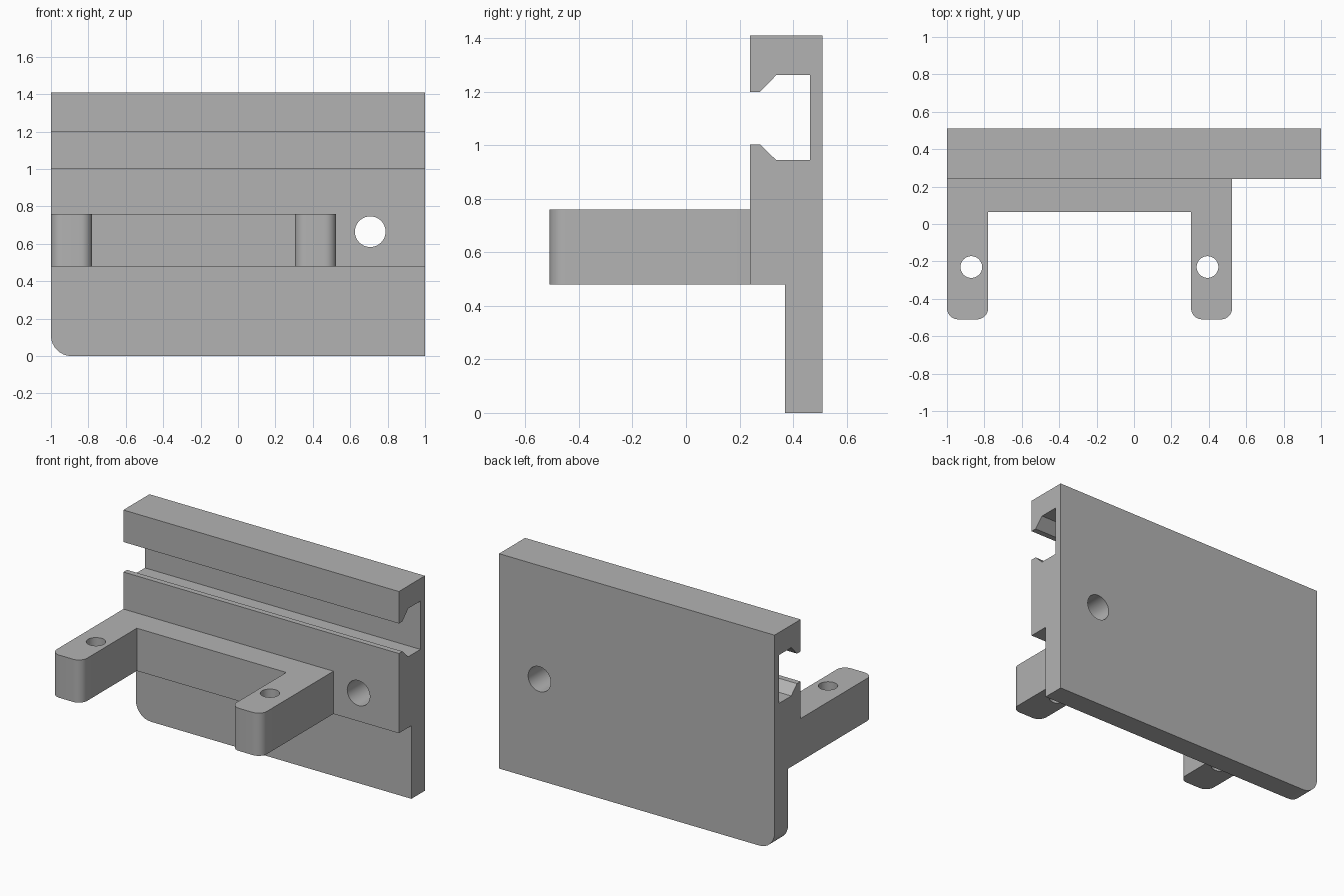
import bpy, bmesh, math
from mathutils import Vector

cube = bpy.data.objects.get("Cube")
if cube:
    bpy.data.objects.remove(cube, do_unlink=True)

grey = bpy.data.materials.new("plain grey")
grey.use_nodes = True
grey.diffuse_color = (0.45, 0.45, 0.45, 1)
grey.node_tree.nodes["Principled BSDF"].inputs["Base Color"].default_value = grey.diffuse_color


def extrude_profile(name, points, direction, round_edges, radius):
    """Extrude a flat outline, then round the edges picked by a rule on their midpoint."""
    bm = bmesh.new()
    face = bm.faces.new([bm.verts.new(p) for p in points])
    grown = bmesh.ops.extrude_face_region(bm, geom=[face], use_keep_orig=True)
    bmesh.ops.translate(bm, vec=direction,
                        verts=[g for g in grown["geom"] if isinstance(g, bmesh.types.BMVert)])
    bmesh.ops.recalc_face_normals(bm, faces=bm.faces[:])
    picked = [e for e in bm.edges if round_edges(*e.verts)]
    bmesh.ops.bevel(bm, geom=picked, offset=radius, segments=8, profile=0.5, affect="EDGES")
    bmesh.ops.recalc_face_normals(bm, faces=bm.faces[:])
    mesh = bpy.data.meshes.new(name)
    bm.to_mesh(mesh)
    bm.free()
    mesh.materials.append(grey)
    obj = bpy.data.objects.new(name, mesh)
    bpy.context.collection.objects.link(obj)
    return obj


def drill(obj, centre, radius, rotation=(0, 0, 0)):
    """Cut a round through hole."""
    bpy.ops.mesh.primitive_cylinder_add(vertices=48, radius=radius, depth=1,
                                        location=centre, rotation=rotation)
    cutter = bpy.context.object
    cutter.hide_render = True
    cutter.data.materials.append(grey)
    mod = obj.modifiers.new("hole", "BOOLEAN")
    mod.operation, mod.solver, mod.object = "DIFFERENCE", "EXACT", cutter
    bpy.context.view_layer.objects.active = obj
    bpy.ops.object.modifier_apply(modifier=mod.name)
    bpy.data.objects.remove(cutter, do_unlink=True)


FRONT, BACK, TOP = 0.24, 0.51, 1.41
ARM_LOW, ARM_HIGH = 0.48, 0.76

# Back plate with the undercut rail slot, as a side profile
side = [(BACK, 0), (BACK, TOP), (FRONT, TOP), (FRONT, 1.2), (0.277, 1.2), (0.337, 1.262),
        (0.463, 1.262), (0.463, 0.945), (0.337, 0.945), (0.277, 1.003), (FRONT, 1.003),
        (FRONT, ARM_LOW), (0.37, ARM_LOW), (0.37, 0)]
plate = extrude_profile(
    "rail_plate", [(-1, y, z) for y, z in side], Vector((2, 0, 0)),
    lambda a, b: all(v.co.x < -0.99 and v.co.z < 0.01 for v in (a, b)), 0.11)
drill(plate, (0.707, 0.4, 0.665), 0.082, (math.pi / 2, 0, 0))

# U-shaped bracket with rounded arm tips, as a plan outline
plan = [(-1, FRONT), (-1, -0.51), (-0.78, -0.51), (-0.78, 0.065),
        (0.305, 0.065), (0.305, -0.51), (0.525, -0.51), (0.525, FRONT)]
bracket = extrude_profile(
    "arm_bracket", [(x, y, ARM_LOW) for x, y in plan], Vector((0, 0, ARM_HIGH - ARM_LOW)),
    lambda a, b: abs(a.co.z - b.co.z) > 0.1 and a.co.y < -0.5, 0.06)
for x in (-0.87, 0.393):
    drill(bracket, (x, -0.23, 0.62), 0.058)

# Smooth rounds, sharp corners
bpy.ops.object.select_all(action="DESELECT")
for obj in (plate, bracket):
    obj.select_set(True)
bpy.context.view_layer.objects.active = plate
bpy.ops.object.shade_smooth_by_angle(angle=math.radians(30))
